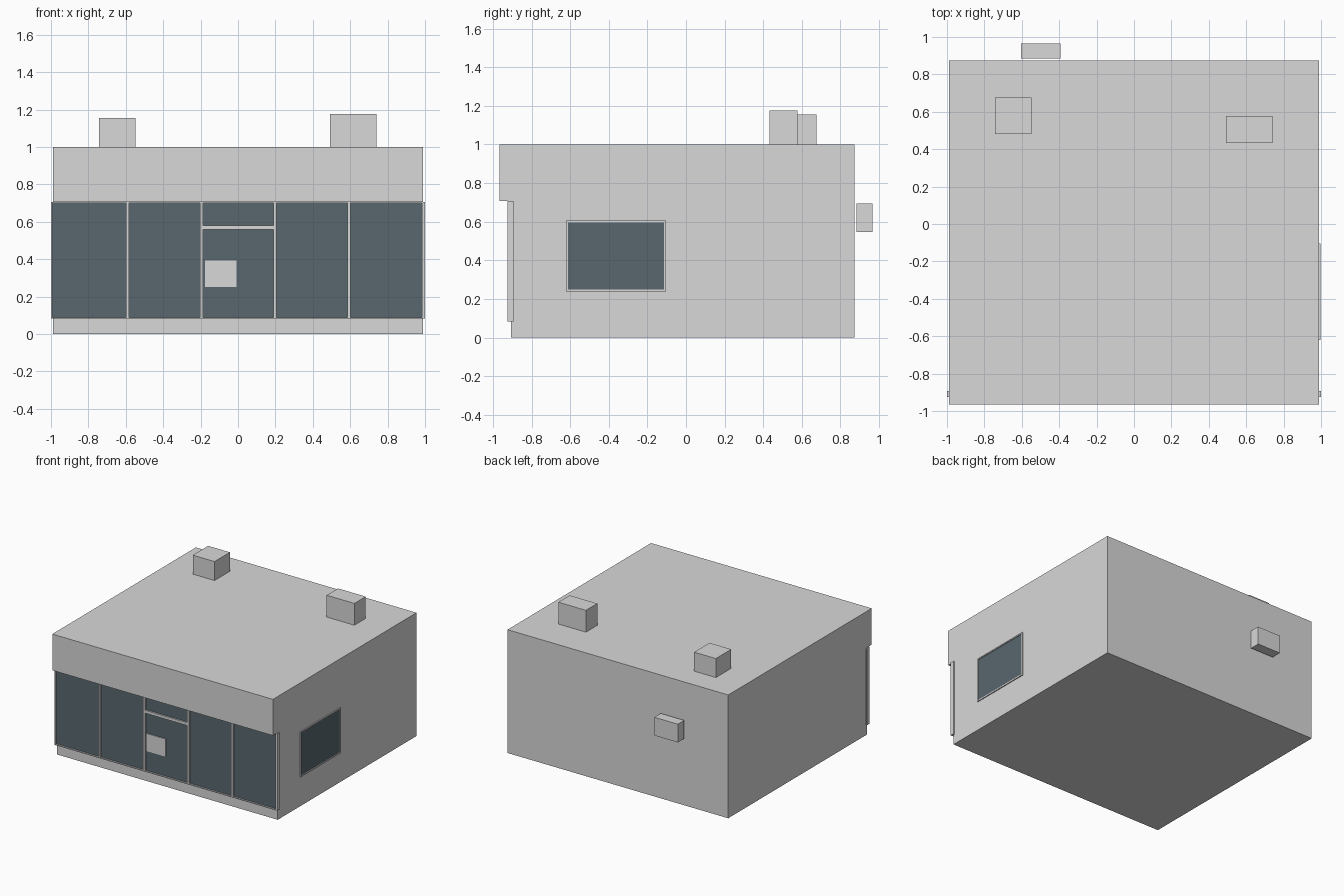
import bpy, bmesh
from mathutils import Vector

if "Cube" in bpy.data.objects:
    bpy.data.objects.remove(bpy.data.objects["Cube"])


def material(name, rgb):
    m = bpy.data.materials.new(name)
    m.use_nodes = True
    m.diffuse_color = (*rgb, 1)
    m.node_tree.nodes["Principled BSDF"].inputs["Base Color"].default_value = (*rgb, 1)
    return m


GREY = material("light grey", (0.69, 0.69, 0.69))
GLASS = material("dark blue glass", (0.1, 0.137, 0.156))


def finish(name, bm, mat):
    bmesh.ops.recalc_face_normals(bm, faces=bm.faces)
    mesh = bpy.data.meshes.new(name)
    bm.to_mesh(mesh)
    bm.free()
    mesh.materials.append(mat)
    ob = bpy.data.objects.new(name, mesh)
    bpy.context.collection.objects.link(ob)
    return ob


def box(name, x, y, z, mat=GREY):
    """Box from (min, max) ranges on each axis."""
    bm = bmesh.new()
    bmesh.ops.create_cube(bm, size=1)
    for v in bm.verts:
        v.co = Vector([a + (c + 0.5) * (b - a) for c, (a, b) in zip(v.co, (x, y, z))])
    return finish(name, bm, mat)


def moved_verts(result):
    return [g for g in result["geom"] if isinstance(g, bmesh.types.BMVert)]


# Building shell: side profile with front overhang, extruded across the width
WIDTH = 0.99
BOTTOM, TOP = 0.083, 0.706
profile = [(-0.905, 0), (0.873, 0), (0.873, 1), (-0.966, 1),
           (-0.966, TOP), (-0.895, TOP), (-0.895, BOTTOM), (-0.905, BOTTOM)]
bm = bmesh.new()
face = bm.faces.new([bm.verts.new((-WIDTH, y, z)) for y, z in profile])
side = bmesh.ops.extrude_face_region(bm, geom=[face])
bmesh.ops.translate(bm, vec=(2 * WIDTH, 0, 0), verts=moved_verts(side))
bmesh.ops.recalc_face_normals(bm, faces=bm.faces)
# Groove between the walls and the floor slab underneath
under = [f for f in bm.faces if f.calc_center_median().z < 0.001]
bmesh.ops.inset_region(bm, faces=under, thickness=0.004)
ring = bmesh.ops.inset_region(bm, faces=under, thickness=0.026)["faces"]
groove = bmesh.ops.extrude_face_region(bm, geom=ring)
bmesh.ops.translate(bm, vec=(0, 0, 0.06), verts=moved_verts(groove))
finish("building_shell", bm, GREY)

# Shop front: rails, posts and glass panes
FRAME_Y = (-0.925, -0.893)
F_LEFT, F_RIGHT = -1.0, 1.0
RAIL, POST = 0.006, 0.008
box("sill_rail", (F_LEFT, F_RIGHT), FRAME_Y, (BOTTOM, BOTTOM + RAIL))
box("head_rail", (F_LEFT, F_RIGHT), FRAME_Y, (TOP - RAIL, TOP))
box("left_end_post", (F_RIGHT - 2 * POST, F_RIGHT), FRAME_Y, (BOTTOM, TOP))
box("right_end_post", (F_LEFT, F_LEFT + POST), FRAME_Y, (BOTTOM, TOP))
posts = [-0.592, -0.196, 0.198, 0.593]
for i, x in enumerate(posts):
    box(f"post_{i + 1}", (x - POST, x + POST), FRAME_Y, (BOTTOM, TOP))
edges = [F_LEFT + POST] + posts + [F_RIGHT - POST]
for i, (a, b) in enumerate(zip(edges, edges[1:])):
    box(f"front_pane_{i + 1}", (a, b), (-0.912, -0.894),
        (BOTTOM + RAIL / 2, TOP - RAIL / 2), GLASS)

# Door crossbar and plate
box("door_crossbar", (posts[1], posts[2]), FRAME_Y, (0.558, 0.581))
box("door_plate", (-0.176, -0.008), (-0.919, -0.911), (0.25, 0.393))

# Side window: frame bars around a set-back pane
T = 0.01
WY, WZ = (-0.621, -0.104), (0.239, 0.606)
WX = (0.985, 0.998)
for i in range(2):
    sign = 1 - 2 * i
    y, z = WY[i], WZ[i]
    box(f"window_jamb_{i + 1}", WX, sorted((y, y + sign * T)), WZ)
    box(f"window_rail_{i + 1}", WX, WY, sorted((z, z + sign * T)))
box("window_pane", (0.985, 0.992), (WY[0] + T, WY[1] - T), (WZ[0] + T, WZ[1] - T), GLASS)

# Roof vents and rear wall unit
box("right_roof_vent", (-0.742, -0.547), (0.48, 0.677), (0.99, 1.154))
box("left_roof_vent", (0.493, 0.741), (0.433, 0.578), (0.99, 1.177))
box("rear_wall_unit", (-0.603, -0.393), (0.884, 0.966), (0.547, 0.695))
